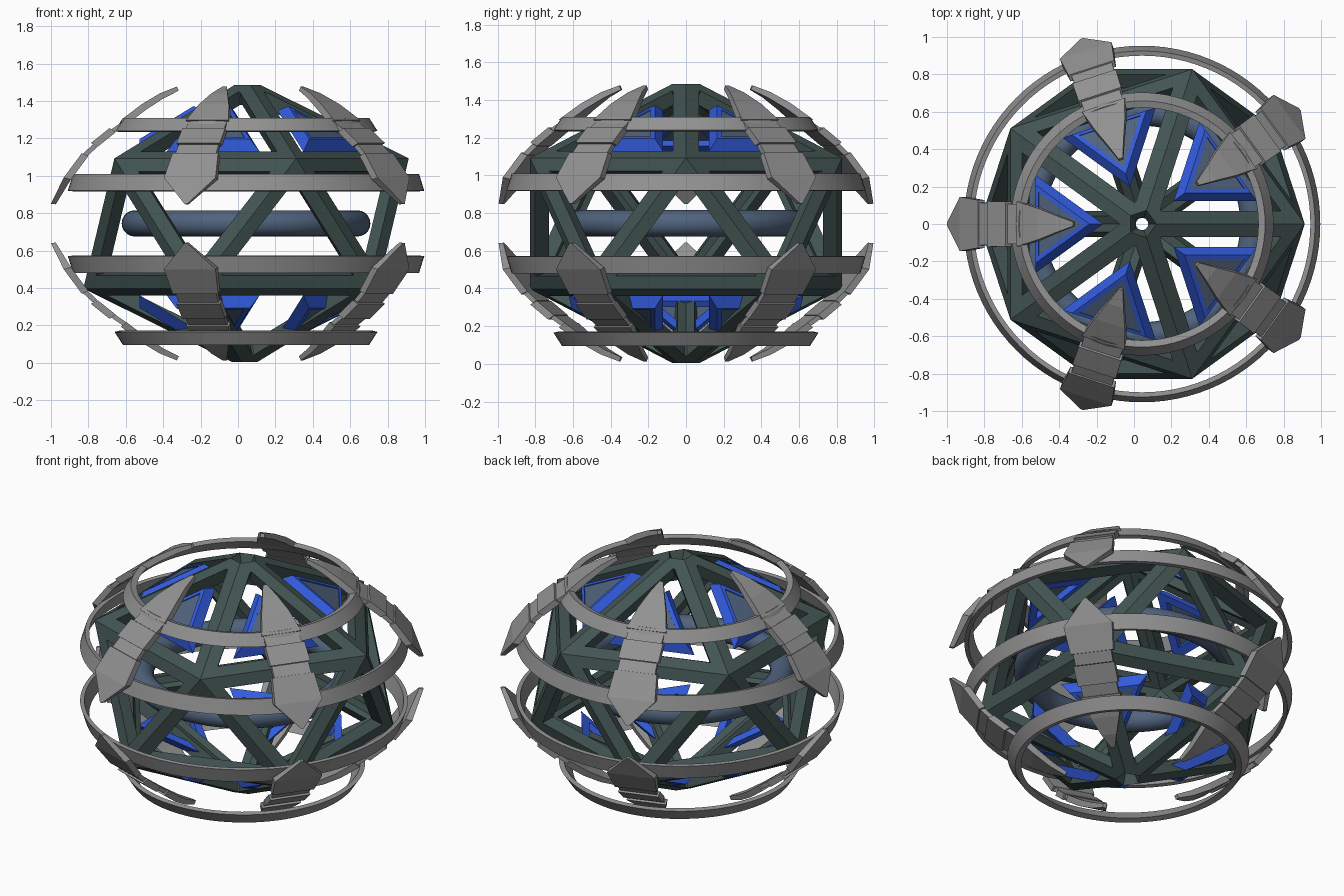
import bpy, bmesh, math
from mathutils import Vector, Matrix

if "Cube" in bpy.data.objects:
    bpy.data.objects.remove(bpy.data.objects["Cube"])

CX, CZ = 0.043, 0.745          # axis of the body and its mid height
ORIGIN = Matrix.Translation((CX, 0, CZ))
RR, RZ, AZ = 0.87, 0.348, 0.778  # squashed icosahedron: ring radius, ring height, pole height


def material(name, rgb):
    m = bpy.data.materials.new(name)
    m.diffuse_color = (*rgb, 1)
    m.use_nodes = True
    m.node_tree.nodes["Principled BSDF"].inputs["Base Color"].default_value = m.diffuse_color
    return m


GREEN = material("dark green grey", (0.055, 0.09, 0.085))
GREY = material("mid grey", (0.285, 0.285, 0.285))
BLUE = material("bright blue", (0.032, 0.105, 0.72))
SLATE = material("slate blue", (0.08, 0.125, 0.205))


def finish(bm, name, mat, smooth=False):
    bmesh.ops.recalc_face_normals(bm, faces=bm.faces)
    me = bpy.data.meshes.new(name)
    bm.to_mesh(me)
    bm.free()
    me.materials.append(mat)
    if smooth:
        me.shade_smooth()
        me.set_sharp_from_angle(angle=math.radians(35))
    ob = bpy.data.objects.new(name, me)
    ob.matrix_world = ORIGIN
    bpy.context.collection.objects.link(ob)
    return ob


def loft(bm, sections, closed=False):
    """Skin equal-length closed sections, capping the ends unless closed."""
    rows = [[bm.verts.new(p) for p in s] for s in sections]
    n, k = len(rows), len(rows[0])
    for i in range(n if closed else n - 1):
        a, b = rows[i], rows[(i + 1) % n]
        for j in range(k):
            bm.faces.new((a[j], a[(j + 1) % k], b[(j + 1) % k], b[j]))
    if not closed:
        bm.faces.new(rows[0])
        bm.faces.new(rows[-1])


def ring(name, profile, mat, segs=96):
    bm = bmesh.new()
    secs = []
    for i in range(segs):
        a = math.tau * i / segs
        secs.append([(r * math.cos(a), r * math.sin(a), z) for r, z in profile])
    loft(bm, secs, closed=True)
    return finish(bm, name, mat, True)


# lattice frame: icosahedron with open poles and open faces
bm = bmesh.new()
for s in (1, -1):
    bm.verts.new((0, 0, s * AZ))
    for k in range(5):
        a = math.radians(72 * k + (0 if s > 0 else 36))
        bm.verts.new((RR * math.cos(a), RR * math.sin(a), s * RZ))
bmesh.ops.convex_hull(bm, input=bm.verts[:])
for s in (1, -1):
    bmesh.ops.bisect_plane(bm, geom=bm.verts[:] + bm.edges[:] + bm.faces[:], dist=1e-5,
                           plane_co=(0, 0, s * (AZ - 0.038)), plane_no=(0, 0, s), clear_outer=True)
bmesh.ops.recalc_face_normals(bm, faces=bm.faces)
holes = bm.faces[:]
bmesh.ops.inset_individual(bm, faces=holes, thickness=0.072, use_even_offset=True)
bmesh.ops.delete(bm, geom=holes, context='FACES')
frame = finish(bm, "lattice_frame", GREEN)
mod = frame.modifiers.new("beam depth", 'SOLIDIFY')
mod.thickness = 0.08
mod.offset = -1
mod.use_even_offset = True

# inner tube
ring("inner_tube", [(0.595 + 0.07 * math.cos(math.tau * i / 20), 0.07 * math.sin(math.tau * i / 20))
                    for i in range(20)], SLATE)

# four outer bands; the lower polar band sits a little further out from the middle
HIGH = [(0.703, 0.495), (0.658, 0.565), (0.622, 0.555), (0.675, 0.488)]
MID = [(0.953, 0.175), (0.925, 0.265), (0.900, 0.260), (0.928, 0.172)]
for s, side, drop in ((1, "upper", 0), (-1, "lower", 0.085)):
    ring(side + "_polar_band", [(r, s * (z + drop)) for r, z in HIGH], GREY)
    ring(side + "_middle_band", [(r, s * z) for r, z in MID], GREY)

# claw plates: stations are (radius, height, half width, relative thickness)
CLAW = [
    [(0.37, 0.732, 0.012, 0.03), (0.46, 0.696, 0.045, 0.04),
     (0.56, 0.636, 0.085, 0.045), (0.67, 0.552, 0.120, 0.045)],
    [(0.655, 0.548, 0.108, 0.03), (0.74, 0.490, 0.108, 0.03)],
    [(0.73, 0.510, 0.120, 0.045), (0.83, 0.430, 0.122, 0.045)],
    [(0.82, 0.422, 0.112, 0.03), (0.895, 0.350, 0.115, 0.03)],
    [(0.878, 0.376, 0.128, 0.04), (0.975, 0.245, 0.145, 0.04), (1.043, 0.105, 0.008, 0.025)],
]


def claw(name, angle, s):
    bm = bmesh.new()
    for piece in CLAW:
        secs = []
        for r, z, w, t in piece:
            q = 1 - t
            secs.append([(r, -w, s * z), (r, w, s * z), (r * q, w, s * z * q), (r * q, -w, s * z * q)])
        loft(bm, secs)
    bm.transform(Matrix.Rotation(angle, 4, 'Z'))
    finish(bm, name, GREY)


# triangular panels with a bevelled trim, set in the polar faces
SLOPE = (AZ - RZ) / (RR * math.cos(math.radians(36)))


def triangle(side_gap, base_r, lift, s):
    """Triangle on the polar face plane, moved by lift along its normal."""
    tip = side_gap / math.sin(math.radians(36))
    half = (base_r - tip) * math.tan(math.radians(36))
    up = Vector((SLOPE, 0, 1)).normalized() * lift
    pts = [Vector((r, y, AZ - SLOPE * r)) + up
           for r, y in ((tip, 0), (base_r, half), (base_r, -half))]
    return [(p.x, p.y, s * p.z) for p in pts]


def panel(side, k, angle, s):
    turn = Matrix.Rotation(angle, 4, 'Z')
    bm = bmesh.new()
    loft(bm, [triangle(0.135, 0.590, -0.04, s), triangle(0.160, 0.560, 0.018, s),
              triangle(0.182, 0.545, 0.018, s), triangle(0.182, 0.545, -0.04, s)], closed=True)
    bm.transform(turn)
    finish(bm, f"{side}_panel_trim_{k}", BLUE)
    bm = bmesh.new()
    loft(bm, [triangle(0.182, 0.545, -0.005, s), triangle(0.182, 0.545, 0.012, s)])
    bm.transform(turn)
    finish(bm, f"{side}_panel_{k}", SLATE)


for s, side in ((1, "upper"), (-1, "lower")):
    for k in range(5):
        angle = math.radians(36 + 72 * k)
        claw(f"{side}_claw_{k + 1}", angle, s)
        panel(side, k + 1, angle, s)
